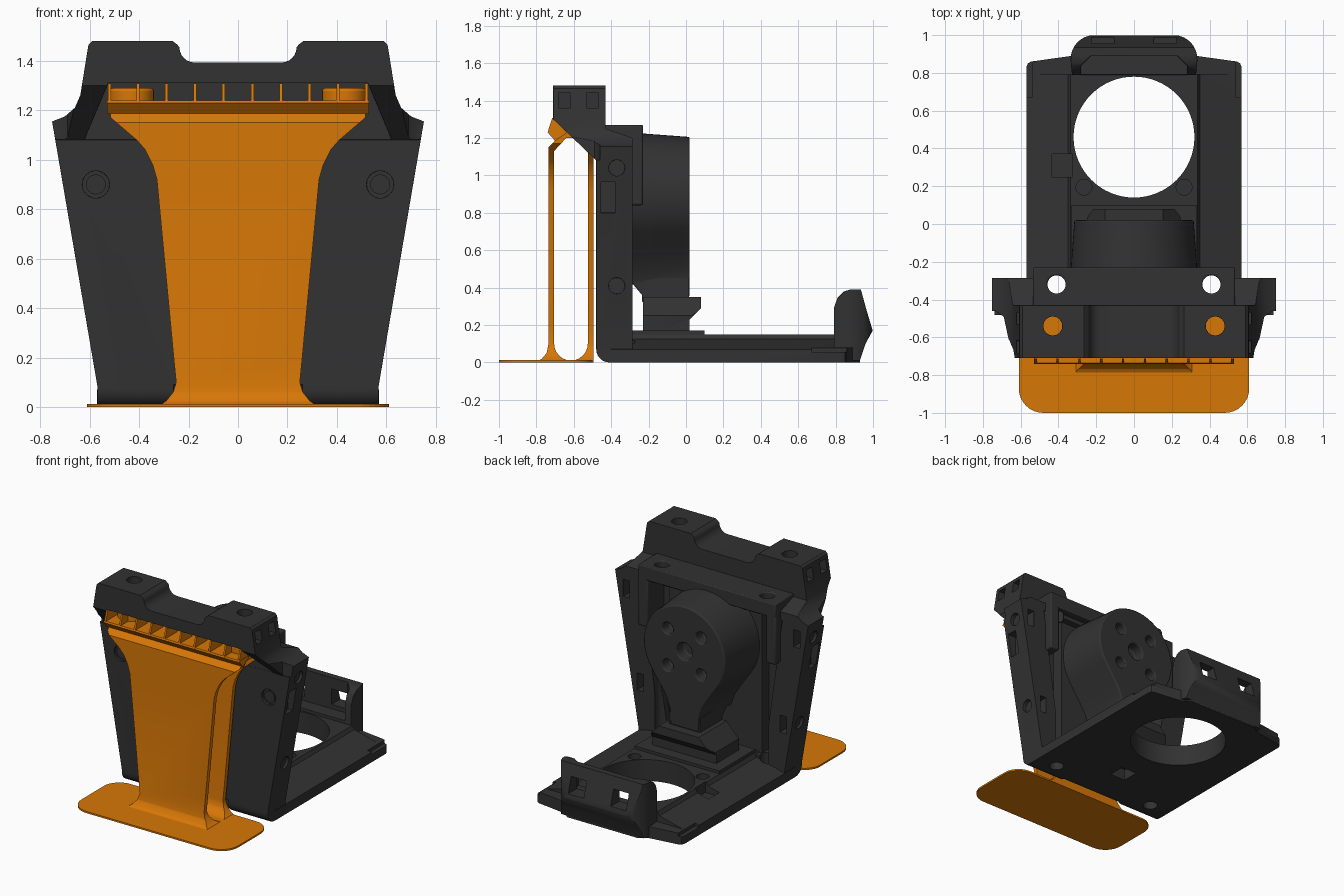
import bpy, bmesh, math
from mathutils import Vector

cube = bpy.data.objects.get("Cube")
if cube:
    bpy.data.objects.remove(cube, do_unlink=True)


def material(name, rgb):
    m = bpy.data.materials.new(name)
    m.use_nodes = True
    m.diffuse_color = (*rgb, 1)
    bsdf = m.node_tree.nodes["Principled BSDF"]
    bsdf.inputs["Base Color"].default_value = (*rgb, 1)
    bsdf.inputs["Roughness"].default_value = 0.6
    return m


BLACK = material("charcoal black", (0.032, 0.032, 0.032))
ORANGE = material("orange", (0.68, 0.185, 0.002))

# Maps a profile point (a, b) and a depth d to x, y, z
AXES = {"x": lambda a, b, d: Vector((d, a, b)),
        "y": lambda a, b, d: Vector((a, d, b)),
        "z": lambda a, b, d: Vector((a, b, d))}


def prism(name, pts, axis, lo, hi, mat=BLACK, scale_hi=1.0, pivot=(0, 0)):
    """Extrude a profile along an axis, with an optional taper."""
    bm = bmesh.new()
    far = [(pivot[0] + (a - pivot[0]) * scale_hi, pivot[1] + (b - pivot[1]) * scale_hi) for a, b in pts]
    v0 = [bm.verts.new(AXES[axis](a, b, lo)) for a, b in pts]
    v1 = [bm.verts.new(AXES[axis](a, b, hi)) for a, b in far]
    bm.faces.new(v0)
    bm.faces.new(v1)
    for i in range(len(pts)):
        j = (i + 1) % len(pts)
        bm.faces.new((v0[i], v0[j], v1[j], v1[i]))
    bmesh.ops.recalc_face_normals(bm, faces=bm.faces)
    me = bpy.data.meshes.new(name)
    bm.to_mesh(me)
    bm.free()
    me.materials.append(mat)
    ob = bpy.data.objects.new(name, me)
    bpy.context.collection.objects.link(ob)
    return ob


def box(name, x, y, z):
    return prism(name, [(x[0], y[0]), (x[1], y[0]), (x[1], y[1]), (x[0], y[1])], "z", *z)


def arc(ca, cb, r, start, end, n):
    return [(ca + r * math.cos(math.radians(start + (end - start) * i / n)),
             cb + r * math.sin(math.radians(start + (end - start) * i / n))) for i in range(n + 1)]


def circle(ca, cb, r, n=32):
    return arc(ca, cb, r, 0, 360, n)[:-1]


def mirror(half):
    """Close a right-hand outline with its mirror image."""
    return half + [(-a, b) for a, b in reversed(half) if a > 0]


def activate(ob):
    bpy.ops.object.select_all(action="DESELECT")
    ob.select_set(True)
    bpy.context.view_layer.objects.active = ob


def combine(ob, other, op="DIFFERENCE"):
    mod = ob.modifiers.new(op, "BOOLEAN")
    mod.operation, mod.object, mod.solver = op, other, "EXACT"
    activate(ob)
    bpy.ops.object.modifier_apply(modifier=mod.name)
    bpy.data.objects.remove(other, do_unlink=True)


def cut_box(ob, x, y, z):
    combine(ob, box("cutter", x, y, z))


def cut_round(ob, a, b, r, axis, lo, hi):
    combine(ob, prism("cutter", circle(a, b, r), axis, lo, hi))


def soften(ob, width=0.0, angle=35):
    if width:
        mod = ob.modifiers.new("edge bevel", "BEVEL")
        mod.width, mod.segments, mod.limit_method = width, 2, "ANGLE"
        mod.angle_limit = math.radians(40)
    activate(ob)
    bpy.ops.object.shade_smooth_by_angle(angle=math.radians(angle))


# Orange foot plate
foot = mirror(arc(0.48, -0.87, 0.13, -90, 0, 8) + arc(0.49, -0.62, 0.12, 0, 90, 8))
prism("foot_plate", foot, "z", 0, 0.012, ORANGE)

# Orange stand: side section limited to the flared front outline
side = [(-0.81, 0), (-0.77, 0.02), (-0.745, 0.05), (-0.735, 0.1), (-0.735, 1.15),
        (-0.65, 1.24), (-0.495, 1.24), (-0.495, 0)]
stand = prism("stand", side, "x", -0.7, 0.7, ORANGE)
gap = arc(-0.615, 0.1, 0.09, 180, 360, 12) + [(-0.525, 1.2), (-0.64, 1.2), (-0.705, 1.13)]
combine(stand, prism("cutter", gap, "x", -1, 1, ORANGE))
flare = mirror([(0.325, 0), (0.29, 0.025), (0.262, 0.06), (0.25, 0.1), (0.26, 0.2), (0.328, 0.92),
                (0.345, 0.98), (0.375, 1.04), (0.41, 1.08), (0.515, 1.17), (0.52, 1.3)])
combine(stand, prism("limit", flare, "y", -1, 0, ORANGE), "INTERSECT")
soften(stand)

# Orange comb with upright ribs and locating pegs
prism("comb_floor", [(-0.74, 1.23), (-0.70, 1.185), (-0.64, 1.225), (-0.63, 1.24), (-0.735, 1.24)],
      "x", -0.53, 0.53, ORANGE)
for i in range(10):
    x = -0.52 + i * 1.04 / 9
    prism("comb_rib", [(-0.74, 1.23), (-0.715, 1.308), (-0.6, 1.3), (-0.6, 1.235)],
          "x", x - 0.006, x + 0.006, ORANGE)
for s in (-1, 1):
    peg = prism("locating_peg", circle(s * 0.43, -0.57, 0.09), "z", 1.22, 1.29, ORANGE)
    soften(peg, 0.012)

# Upright and head: side section limited to the front outline
side = arc(-0.41, 0.07, 0.07, 270, 180, 6) + [(-0.48, 1.08), (-0.71, 1.3), (-0.71, 1.48), (-0.43, 1.48),
                                              (-0.43, 1.25), (-0.285, 1.2), (-0.285, 0)]
body = prism("upright", side, "x", -0.9, 0.9)
front = mirror([(0.57, -0.1), (0.568, 0.08), (0.752, 1.155), (0.70, 1.175), (0.66, 1.21), (0.638, 1.26),
                (0.605, 1.465), (0.59, 1.48), (0.265, 1.48), (0.245, 1.465)]
               + arc(0.175, 1.455, 0.062, 0, -90, 6))
combine(body, prism("limit", front, "y", -1, 0), "INTERSECT")
# Front pocket, rear recess and toe recess
combine(body, prism("cutter", mirror([(0.63, 1.06), (0.525, 1.31)]), "y", -0.9, -0.481))
combine(body, prism("cutter", mirror([(0.41, 0.14), (0.55, 1.14)]), "y", -0.41, 0))
cut_box(body, (-0.26, 0.26), (-0.6, -0.42), (-0.1, 0.09))
for s in (-1, 1):
    # Narrow the head in front of the ears
    ear = [(s * 0.9, -0.46), (s * 0.735, -0.46), (s * 0.69, -0.49), (s * 0.64, -0.72), (s * 0.9, -0.72)]
    combine(body, prism("cutter", ear, "z", 1.082, 1.6))
    cut_round(body, s * 0.43, -0.54, 0.05, "z", 1.25, 1.6)
    cut_round(body, s * 0.41, -0.32, 0.048, "z", -0.1, 1.4)
    cut_round(body, s * 0.575, 0.9, 0.055, "y", -0.6, -0.462)
    # Side slot, then screw holes with nut slots behind them
    cut_box(body, sorted((s * 0.655, s * 0.9)), (-0.455, -0.38), (0.8, 0.965))
    for z in (0.41, 1.04):
        edge = 0.57 + 0.183 * (z - 0.08) / 1.075
        cut_round(body, -0.37, z, 0.043, "x", *sorted((s * (edge - 0.025), s * 0.9)))
        cut_box(body, sorted((s * (edge - 0.095), s * (edge - 0.045))), (-0.4, -0.2), (z - 0.06, z + 0.06))
    # Head side windows
    for y in (-0.65, -0.5):
        cut_box(body, sorted((s * 0.55, s * 0.9)), (y - 0.032, y + 0.032), (1.36, 1.44))
    prism("front_screw", circle(s * 0.575, 0.9, 0.04), "y", -0.472, -0.455)
soften(body, 0.008)

# Upper shelf with side tabs
shelf = box("upper_shelf", (-0.535, 0.535), (-0.44, -0.23), (1.17, 1.27))
for s in (-1, 1):
    cut_round(shelf, s * 0.41, -0.32, 0.048, "z", 1, 1.4)
    tab = box("side_tab", sorted((s * 0.46, s * 0.535)), (-0.42, -0.23), (0.84, 1.2))
    soften(tab, 0.01)
soften(shelf, 0.008)
box("drum_mount", (-0.36, 0.36), (-0.43, -0.33), (0.12, 1.2))

# Tear-shaped drum with bolt holes
tear = mirror([(0.12, 0.3), (0.125, 0.42), (0.15, 0.49), (0.2, 0.57), (0.26, 0.655)]
              + arc(0, 0.89, 0.347, -36, 87, 26))
drum = prism("drum", tear, "y", -0.4, 0.02, BLACK, 0.91, (0, 0.89))
combine(drum, prism("cutter", [(-0.5, 0.1), (-0.235, 0.1), (-0.235, 0.36), (-0.285, 0.42), (-0.5, 0.42)],
                    "x", -1, 1))
cut_round(drum, 0, 0.89, 0.06, "y", -0.06, 0.1)
for sx in (-1, 1):
    for sz in (-1, 1):
        cut_round(drum, sx * 0.13, 0.89 + sz * 0.13, 0.04, "y", -0.06, 0.1)
soften(drum, 0.008)

# Hinge knuckle with sloped shoulders, and its seat
knuckle = prism("hinge_knuckle", [(-0.23, 0.12), (0.02, 0.12), (0.02, 0.23), (0.08, 0.29), (0.08, 0.35),
                                  (-0.23, 0.35)], "x", -0.4, 0.4)
combine(knuckle, prism("limit", mirror([(0.25, -0.4), (0.25, 0.03), (0.215, 0.085)]), "z", 0, 1), "INTERSECT")
combine(knuckle, prism("limit", mirror([(0.25, 0), (0.25, 0.25), (0.145, 0.36)]), "y", -1, 1), "INTERSECT")
soften(knuckle)
box("hinge_neck", (-0.12, 0.12), (-0.23, 0.015), (0.3, 0.45))
box("hinge_seat", (-0.33, 0.33), (-0.3, 0.1), (0.1, 0.17))

# Base: sloped cross-section limited to the plan outline
base = prism("base", mirror([(0.57, 0), (0.57, 0.07), (0.35, 0.125), (0.335, 0.15)]), "y", -0.4, 1)
plan = mirror([(0.57, -0.4), (0.57, 0.83), (0.562, 0.85), (0.545, 0.86), (0.33, 0.89), (0.27, 0.93)])
combine(base, prism("limit", plan, "z", -1, 1), "INTERSECT")
combine(base, prism("cutter", circle(0, 0.46, 0.32, 64), "z", -1, 1))
cut_box(base, (-1, 1), (0.795, 1), (0.08, 1))
cut_box(base, (-0.435, -0.325), (0.25, 0.37), (0.075, 0.3))
cut_box(base, (-0.06, 0.06), (-0.17, -0.05), (-0.1, 0.08))
for s in (-1, 1):
    cut_round(base, s * 0.41, -0.32, 0.048, "z", -1, 1)
    cut_round(base, s * 0.265, 0.195, 0.042, "z", 0.1, 1)
    cut_box(base, sorted((s * 0.54, s * 0.7)), (0.67, 0.87), (0.055, 0.2))
soften(base)

# Rear catch: curved wall with two windows above an inner ledge
catch = prism("rear_catch", [(0.79, 0.04), (0.79, 0.29), (0.81, 0.345), (0.845, 0.38), (0.88, 0.39),
                             (0.935, 0.39), (0.965, 0.28), (0.998, 0.17), (0.96, 0.1), (0.93, 0.01),
                             (0.85, 0.01)], "x", -0.5, 0.5)
plan = mirror([(0.32, 0.7), (0.335, 0.86)] + arc(0.21, 0.875, 0.125, 0, 90, 8))
combine(catch, prism("limit", plan, "z", -1, 1), "INTERSECT")
combine(catch, prism("cutter", mirror([(0.28, 0.6), (0.28, 0.84), (0.23, 0.89)]), "z", 0.17, 1))
for s in (-1, 1):
    cut_box(catch, sorted((s * 0.105, s * 0.225)), (0.8, 1.2), (0.2, 0.31))
soften(catch, 0.008)
